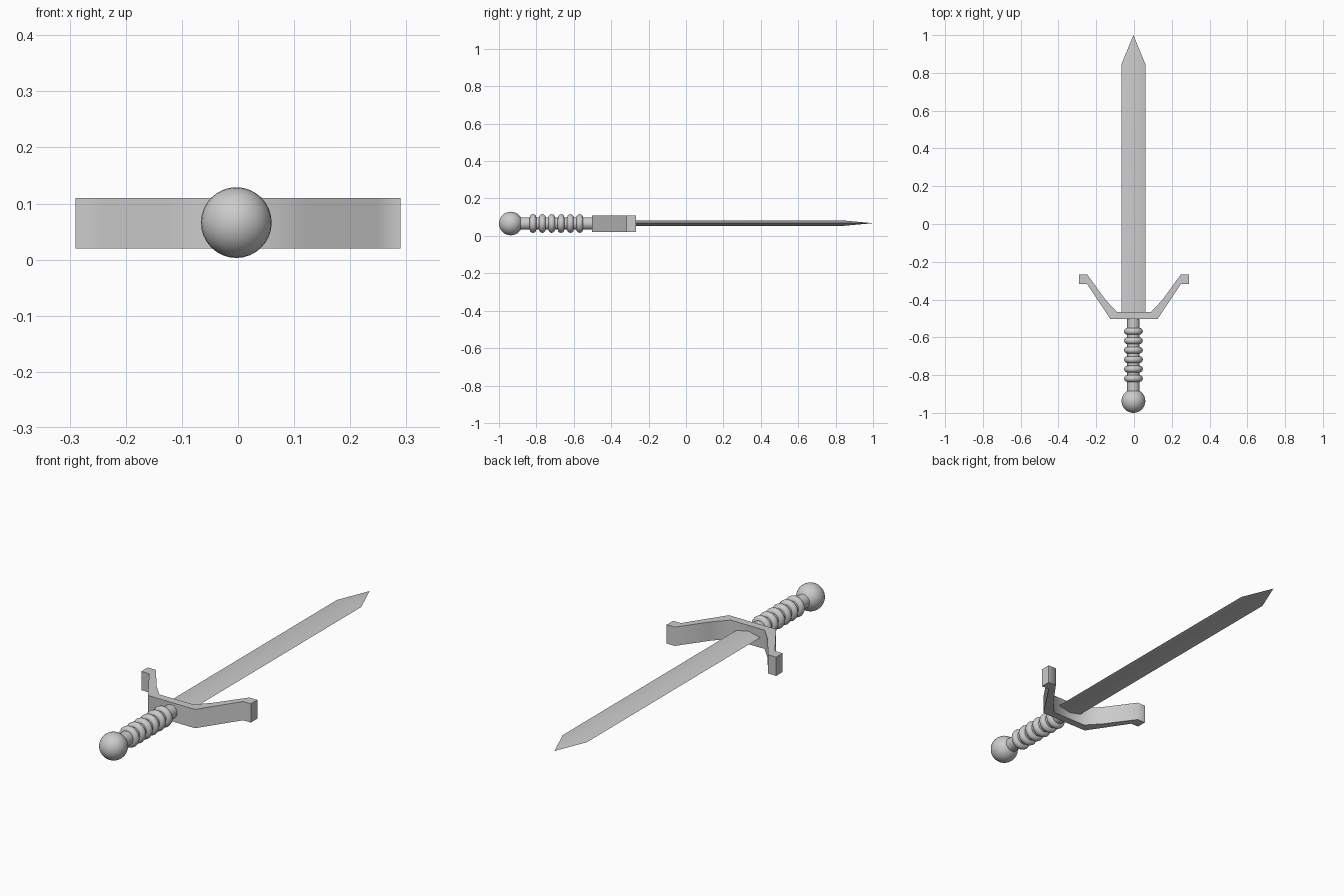
import bpy, bmesh, math

if "Cube" in bpy.data.objects:
    bpy.data.objects.remove(bpy.data.objects["Cube"])

CX, CZ = -0.003, 0.066


def mesh_object(name, verts, faces, angle):
    me = bpy.data.meshes.new(name)
    me.from_pydata(verts, [], faces)
    bm = bmesh.new()
    bm.from_mesh(me)
    bmesh.ops.recalc_face_normals(bm, faces=bm.faces)
    bm.to_mesh(me)
    bm.free()
    ob = bpy.data.objects.new(name, me)
    bpy.context.collection.objects.link(ob)
    smooth(ob, angle)
    return ob


def smooth(ob, angle):
    bpy.ops.object.select_all(action='DESELECT')
    ob.select_set(True)
    bpy.context.view_layer.objects.active = ob
    bpy.ops.object.shade_smooth_by_angle(angle=math.radians(angle))


# Blade: flattened diamond section drawn to a point
def blade_ring(y, w, t):
    return [(CX - w, y, CZ + 0.002), (CX, y, CZ + 0.002 + t),
            (CX + w, y, CZ + 0.002), (CX, y, CZ + 0.002 - t)]

verts = blade_ring(-0.49, 0.064, 0.014) + blade_ring(0.845, 0.064, 0.014) + [(CX, 1.0, CZ + 0.002)]
faces = [(3, 2, 1, 0)]
for i in range(4):
    j = (i + 1) % 4
    faces += [(i, j, j + 4, i + 4), (i + 4, j + 4, 8)]
mesh_object("blade", verts, faces, 40)

# Crossguard: mirrored swept outline extruded upward
half = [(0.125, -0.503), (0.249, -0.317), (0.29, -0.317), (0.29, -0.268),
        (0.247, -0.268), (0.15, -0.402), (0.09, -0.466)]
outline = half + [(-x, y) for x, y in reversed(half)]
n = len(outline)
verts = [(x, y, z) for z in (0.02, 0.11) for x, y in outline]
faces = [tuple(range(n)), tuple(range(n, 2 * n))]
faces += [(i, (i + 1) % n, (i + 1) % n + n, i + n) for i in range(n)]
mesh_object("crossguard", verts, faces, 60)

# Grip core
bpy.ops.mesh.primitive_cylinder_add(vertices=32, radius=0.033, depth=0.42,
                                    location=(CX, -0.70, CZ), rotation=(math.pi / 2, 0, 0))
grip = bpy.context.object
grip.name = "grip"
smooth(grip, 40)

# Grip rings
for i in range(6):
    bpy.ops.mesh.primitive_torus_add(major_segments=32, minor_segments=12,
                                     major_radius=0.032, minor_radius=0.018,
                                     location=(CX, -0.818 + i * 0.05, CZ),
                                     rotation=(math.pi / 2, 0, 0))
    ring = bpy.context.object
    ring.name = f"grip_ring_{i + 1}"
    smooth(ring, 60)

# Pommel
bpy.ops.mesh.primitive_uv_sphere_add(segments=32, ring_count=16, radius=0.063,
                                     location=(CX, -0.937, CZ), rotation=(math.pi / 2, 0, 0))
pommel = bpy.context.object
pommel.name = "pommel"
smooth(pommel, 60)
